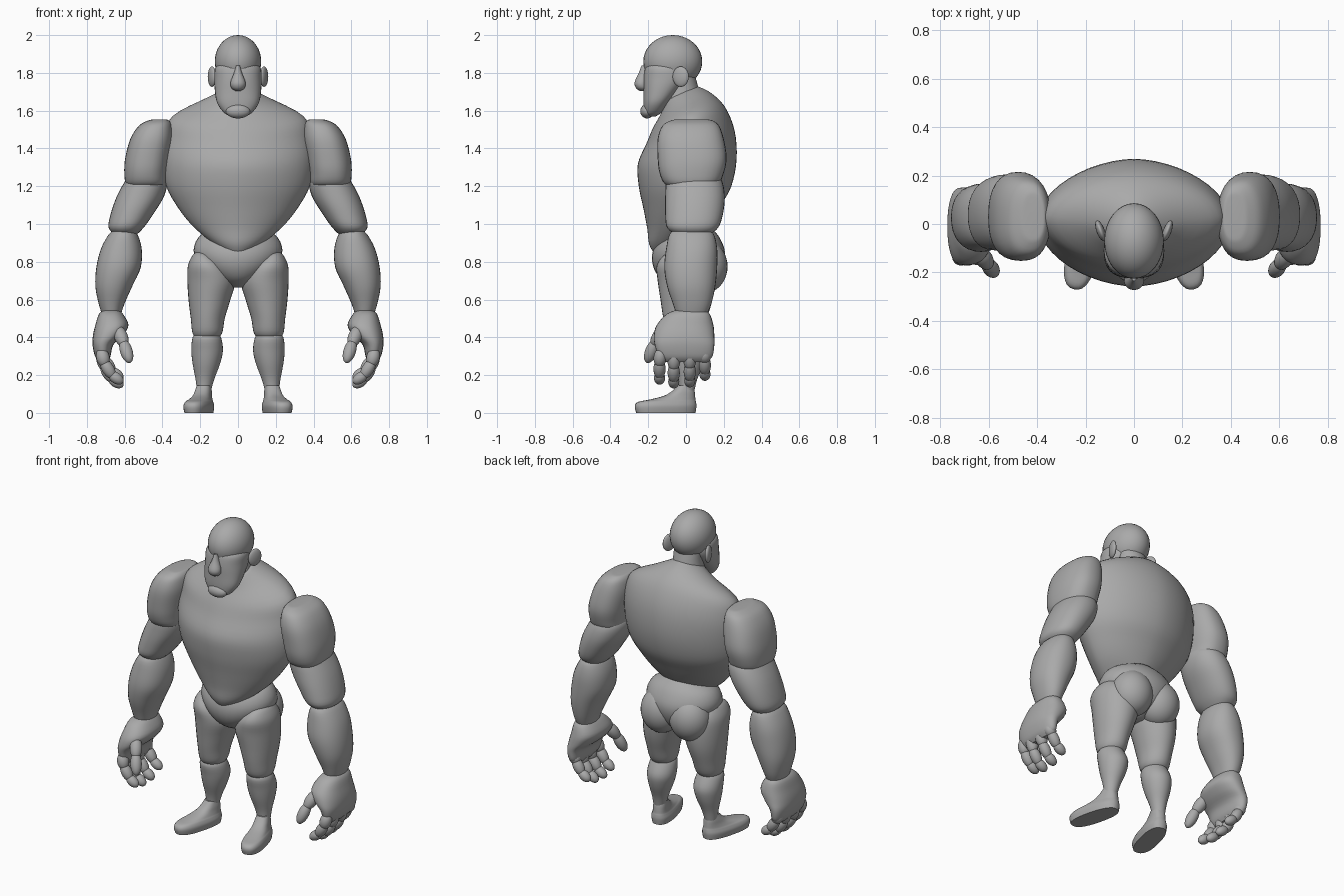
import bpy, bmesh, math
from mathutils import Vector, Matrix

clay = bpy.data.materials.new("clay grey")
clay.diffuse_color = (0.4, 0.4, 0.4, 1)


def finish(name, bm, mirror=False):
    bmesh.ops.recalc_face_normals(bm, faces=bm.faces)
    me = bpy.data.meshes.new(name)
    bm.to_mesh(me)
    bm.free()
    for p in me.polygons:
        p.use_smooth = True
    me.set_sharp_from_angle(angle=math.radians(45))
    me.materials.append(clay)
    ob = bpy.data.objects.new(name, me)
    bpy.context.collection.objects.link(ob)
    if mirror:
        ob.modifiers.new("mirror", 'MIRROR').use_mirror_merge = False
    return ob


def spline(p0, p1, p2, p3, t):
    return [0.5 * (2 * b + (c - a) * t + (2 * a - 5 * b + 4 * c - d) * t * t
                   + (3 * b - a - 3 * c + d) * t ** 3)
            for a, b, c, d in zip(p0, p1, p2, p3)]


def loft(name, rows, mirror=False, n=32, power=2.0, matrix=None, steps=4):
    """Rows are (z, x0, x1, y0, y1, slope): rounded slices, smoothly joined."""
    rows = [tuple(r) + (0,) * (6 - len(r)) for r in rows]
    fine = []
    for i in range(len(rows) - 1):
        q = [rows[max(i - 1, 0)], rows[i], rows[i + 1], rows[min(i + 2, len(rows) - 1)]]
        fine += [spline(*q, s / steps) for s in range(steps)]
    fine.append(rows[-1])
    bm = bmesh.new()
    rings = []
    for z, x0, x1, y0, y1, slope in fine:
        ring = []
        for k in range(n):
            a = 2 * math.pi * k / n
            c, s = math.cos(a), math.sin(a)
            dx = math.copysign(abs(c) ** (2 / power), c) * (x1 - x0) / 2
            dy = math.copysign(abs(s) ** (2 / power), s) * (y1 - y0) / 2
            ring.append(bm.verts.new(((x0 + x1) / 2 + dx, (y0 + y1) / 2 + dy, z + slope * dy)))
        rings.append(ring)
    for a, b in zip(rings, rings[1:]):
        for k in range(n):
            bm.faces.new((a[k], a[(k + 1) % n], b[(k + 1) % n], b[k]))
    for ring in (rings[0], rings[-1]):
        mid = bm.verts.new(sum((v.co for v in ring), Vector()) / n)
        for k in range(n):
            bm.faces.new((ring[k], ring[(k + 1) % n], mid))
    if matrix:
        bm.transform(matrix)
    return finish(name, bm, mirror)


def centred(rows):
    """Rows (z, half width, y0, y1, slope) to symmetric loft rows."""
    return [(r[0], -r[1], r[1]) + tuple(r[2:]) for r in rows]


def ball(bm, centre, radii, rot=None):
    m = Matrix.Translation(centre) @ (rot or Matrix()) @ Matrix.Diagonal((*radii, 1))
    bmesh.ops.create_uvsphere(bm, u_segments=32, v_segments=20, radius=1, matrix=m)


def ellipsoid(name, centre, radii, mirror=False, rot=None):
    bm = bmesh.new()
    ball(bm, centre, radii, rot)
    return finish(name, bm, mirror)


def digit(name, pts, r):
    """A finger made of stretched joints along points."""
    bm = bmesh.new()
    for i, (a, b) in enumerate(zip(pts, pts[1:])):
        a, b = Vector(a), Vector(b)
        rr = r * (1 - 0.08 * i)
        rot = (b - a).to_track_quat('Z', 'Y').to_matrix().to_4x4()
        ball(bm, (a + b) / 2, (rr, rr, (b - a).length / 2 + rr * 0.65), rot)
    return finish(name, bm, True)


# Trunk
loft("torso", centred([
    (1.69, .095, -.115, .06, .45), (1.645, .19, -.13, .125, .42),
    (1.565, .35, -.175, .205, .3), (1.46, .39, -.21, .257, .15),
    (1.33, .40, -.255, .268, .05), (1.20, .38, -.25, .24, 0),
    (1.09, .32, -.225, .185, .05), (1.0, .25, -.205, .14, .15),
    (.93, .17, -.195, .10, .25), (.87, .09, -.165, .04, .3)]), n=48, power=1.8)
loft("pelvis", centred([
    (.99, .10, -.04, .12), (.94, .20, -.13, .17), (.86, .235, -.175, .205),
    (.78, .20, -.175, .195), (.71, .12, -.135, .15), (.665, .04, -.06, .06)]))
ellipsoid("buttock", (.10, .10, .775), (.125, .12, .14), True)

# Head
loft("neck", centred([(1.78, .085, -.09, .05), (1.70, .09, -.11, .07), (1.60, .11, -.13, .09)]))
ellipsoid("skull", (0, -.07, 1.86), (.123, .156, .14))
loft("face", centred([
    (1.86, .07, -.19, -.02), (1.83, .118, -.215, 0), (1.77, .125, -.225, .01),
    (1.70, .122, -.225, -.04), (1.64, .11, -.225, -.09), (1.59, .075, -.22, -.13),
    (1.57, .04, -.21, -.16)]), power=2.3)
ellipsoid("chin", (0, -.206, 1.597), (.064, .036, .038))
loft("nose", centred([
    (1.84, .010, -.235, -.20), (1.80, .021, -.25, -.20), (1.75, .040, -.272, -.20),
    (1.72, .035, -.265, -.20), (1.705, .014, -.245, -.21)]), n=20)
ellipsoid("ear", (.138, -.028, 1.78), (.017, .045, .054), True, Matrix.Rotation(-.35, 4, 'Z'))

# Arms
loft("shoulder", [
    (1.553, .38, .45, -.05, .11), (1.548, .365, .475, -.08, .14), (1.52, .35, .525, -.125, .175),
    (1.45, .345, .57, -.15, .20), (1.35, .36, .597, -.15, .215), (1.27, .375, .602, -.14, .20),
    (1.21, .385, .592, -.11, .17), (1.185, .43, .55, -.04, .10)], True, power=2.4)
loft("upper_arm", [
    (1.30, .42, .55, -.05, .12), (1.24, .375, .59, -.10, .185), (1.15, .39, .64, -.11, .205),
    (1.05, .45, .675, -.11, .195), (.98, .50, .685, -.10, .17), (.94, .54, .65, -.05, .12)],
    True, power=2.2)
loft("forearm", [
    (.975, .57, .64, -.04, .10), (.95, .535, .68, -.085, .145), (.87, .51, .725, -.105, .165),
    (.77, .515, .75, -.115, .165), (.67, .56, .755, -.10, .155), (.58, .60, .738, -.07, .135),
    (.52, .62, .72, -.05, .11)], True, power=2.2)

# Hands
loft("palm", [
    (.55, .64, .70, -.03, .09), (.525, .61, .735, -.10, .125), (.465, .58, .755, -.155, .145),
    (.41, .61, .768, -.17, .15), (.36, .66, .77, -.165, .15), (.30, .675, .757, -.145, .14),
    (.27, .69, .735, -.11, .11)], True, power=2.4)
for name, y, drop in (("index_finger", -.14, .02), ("middle_finger", -.065, 0),
                      ("ring_finger", .02, .005), ("little_finger", .10, .04)):
    digit(name, [(.722, y * .95, .32), (.708, y, .245 + drop),
                 (.668, y, .18 + drop), (.625, y, .15 + drop)], .035)
digit("thumb", [(.635, -.12, .44), (.605, -.165, .37), (.578, -.20, .285)], .036)

# Legs
loft("thigh", [
    (.855, .16, .215, -.06, .04), (.835, .13, .24, -.115, .08), (.78, .06, .265, -.155, .13),
    (.70, .015, .268, -.15, .15), (.60, .04, .262, -.135, .14), (.50, .07, .25, -.12, .11),
    (.42, .085, .24, -.10, .08), (.385, .12, .21, -.06, .04)], True)
loft("calf", [
    (.43, .12, .21, -.06, .05), (.40, .09, .24, -.095, .07), (.33, .08, .247, -.085, .10),
    (.26, .095, .24, -.07, .09), (.18, .125, .225, -.045, .06), (.12, .142, .218, -.035, .045),
    (.09, .145, .215, -.035, .04)], True)

# Shoes, turned outwards
loft("shoe", centred([
    (0, .062, -.27, .05), (.035, .067, -.278, .055), (.058, .06, -.26, .053),
    (.07, .053, -.20, .05), (.09, .046, -.12, .048), (.115, .042, -.075, .045),
    (.145, .036, -.045, .038)]), True, power=2.5,
    matrix=Matrix.Translation((.18, 0, 0)) @ Matrix.Rotation(.25, 4, 'Z'))
